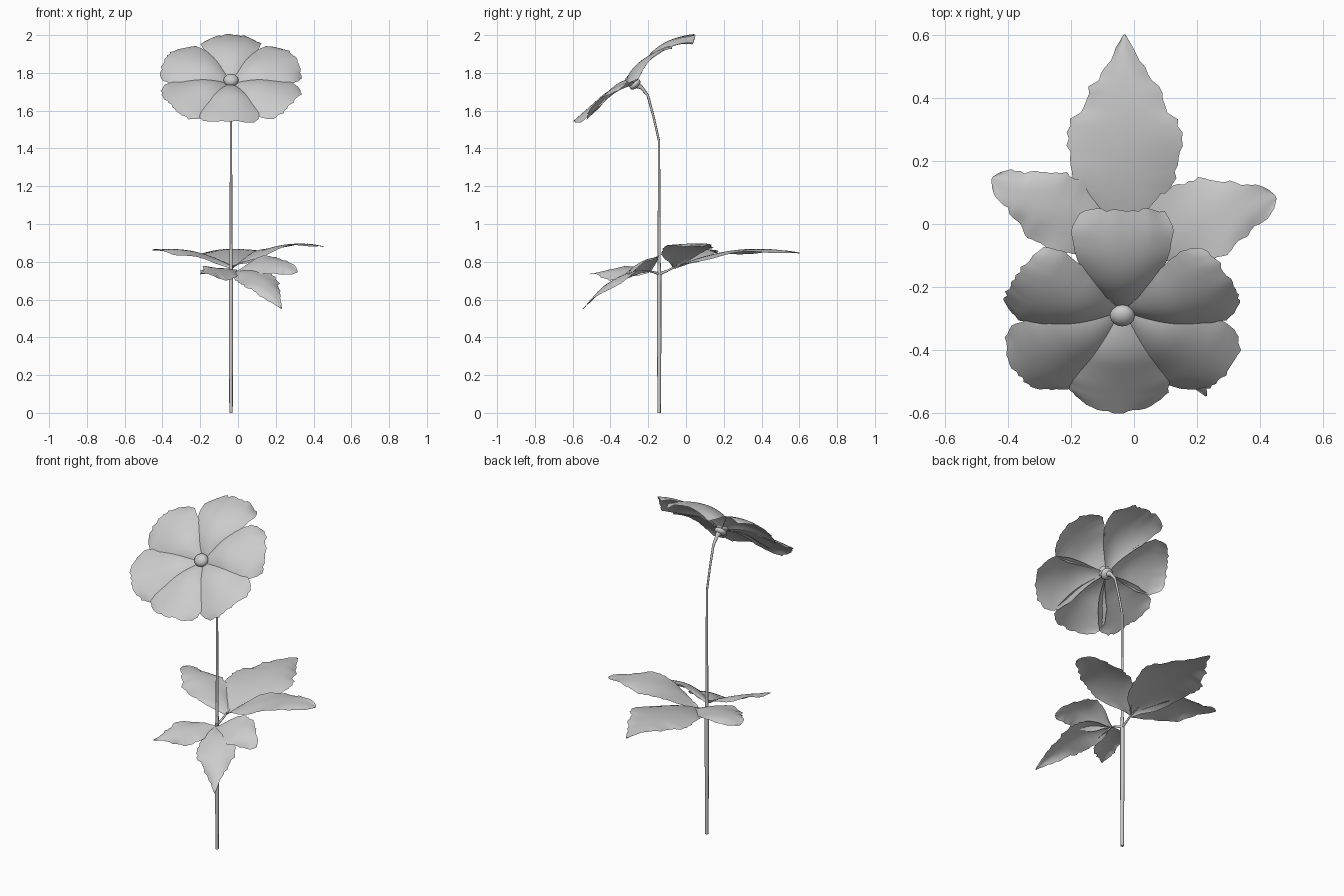
import bpy, math, random
from mathutils import Vector, Matrix

if "Cube" in bpy.data.objects:
    bpy.data.objects.remove(bpy.data.objects["Cube"])

random.seed(4)


def lerp_profile(pts, t):
    for (a, wa), (b, wb) in zip(pts, pts[1:]):
        if t <= b:
            return wa + (wb - wa) * (t - a) / (b - a)
    return pts[-1][1]


def sheet(name, fn, rows, cols):
    """Grid surface from fn(t 0..1 along, s -1..1 across)."""
    verts = [fn(i / rows, 2 * j / cols - 1) for i in range(rows + 1) for j in range(cols + 1)]
    n = cols + 1
    faces = [(i * n + j, i * n + j + 1, (i + 1) * n + j + 1, (i + 1) * n + j)
             for i in range(rows) for j in range(cols)]
    me = bpy.data.meshes.new(name)
    me.from_pydata(verts, [], faces)
    me.shade_smooth()
    ob = bpy.data.objects.new(name, me)
    bpy.context.collection.objects.link(ob)
    return ob


def tube(name, pts, res=2):
    """Tapered round tube through (x, y, z, radius) points."""
    cu = bpy.data.curves.new(name, 'CURVE')
    cu.dimensions = '3D'
    cu.bevel_depth = 1
    cu.bevel_resolution = res
    cu.use_fill_caps = True
    sp = cu.splines.new('POLY')
    sp.points.add(len(pts) - 1)
    for p, (x, y, z, r) in zip(sp.points, pts):
        p.co = (x, y, z, 1)
        p.radius = r
    sp.use_smooth = True
    ob = bpy.data.objects.new(name, cu)
    bpy.context.collection.objects.link(ob)
    return ob


# Stem, bending forward under the flower
tube("stem", [(-.037, -.142, 0, .009), (-.037, -.142, .4, .0115), (-.037, -.142, .72, .0115),
              (-.037, -.142, .80, .008), (-.037, -.143, 1.44, .006), (-.037, -.17, 1.56, .006),
              (-.037, -.202, 1.68, .007), (-.037, -.235, 1.722, .01), (-.037, -.262, 1.738, .02)])

# Flower frame: x right, v up along the tilted disc, n outward
tilt = math.radians(42)
C = Vector((-.037, -.275, 1.745))
U = Vector((1, 0, 0))
V = Vector((0, math.cos(tilt), math.sin(tilt)))
N = U.cross(V)

PETAL = [(0, .012), (.15, .046), (.3, .086), (.5, .132), (.65, .154), (.8, .162), (.9, .154), (1, .132)]


def petal(idx, angle, length, tip_n):
    """Petal that bulges outward, then curls to height tip_n at its ragged end."""
    a = math.radians(angle)
    d = U * math.cos(a) + V * math.sin(a)
    side = d.cross(N)
    ragged = [random.uniform(-.012, .012) for _ in range(40)]
    lift = .005 if idx % 2 else 0

    def fn(t, s):
        w = lerp_profile(PETAL, t) + ragged[int(t * 18)] * .35 * (t > .5)
        tip = 1 - .1 * abs(s) ** 3 + ragged[20 + int((s + 1) * 8)] * 1.6
        r = .015 + (length - .015) * t * (1 + (tip - 1) * t ** 3)
        bulge = .06 * (1 - (1 - min(t / .45, 1)) ** 2)
        curl = (.06 - tip_n) * max(0, (t - .45) / .55) ** 2
        edge = .034 * s * s * min(1, t * 2)
        return C + d * r + side * (w * s) + N * (lift + bulge - curl - edge)
    sheet("petal_%d" % idx, fn, 18, 16)


for i, args in enumerate([(90, .41, -.02), (26, .38, .03), (-34, .395, .06),
                          (-92, .372, .062), (214, .395, .06), (154, .38, .03)]):
    petal(i, *args)

# Flower centre button and calyx behind it
rot = Matrix((U, V, N)).transposed().to_4x4()
for name, off, size in (("flower_centre", .022, (.04, .038, .03)), ("calyx", -.008, (.034, .034, .02))):
    bpy.ops.mesh.primitive_uv_sphere_add(segments=16, ring_count=10)
    ob = bpy.context.object
    ob.name = name
    ob.matrix_world = Matrix.Translation(C + N * off) @ rot @ Matrix.Diagonal((*size, 1))
    bpy.ops.object.shade_smooth()

# Leaflet outlines with forward-pointing teeth on the outer half
LEAF = [(0, .05), (.06, .2), (.13, .55), (.22, .77), (.35, .93), (.48, 1), (.57, .98), (.605, .92),
        (.625, .75), (.68, .68), (.75, .63), (.78, .46), (.84, .38), (.87, .26), (.93, .17), (1, .02)]
BLUNT = [(0, .06), (.08, .25), (.18, .6), (.3, .88), (.42, 1), (.56, 1), (.62, .92), (.66, .78),
         (.75, .7), (.78, .62), (.81, .52), (.9, .44), (.96, .3), (1, .05)]


def leaflet(name, base, tip, width, arch, roll=0, outline=LEAF, droop=.02):
    base, tip = Vector(base), Vector(tip)
    d = tip - base
    side = d.cross(Vector((0, 0, 1))).normalized()
    side = Matrix.Rotation(math.radians(roll), 3, d.normalized()) @ side
    up = side.cross(d).normalized()
    rag = [random.uniform(-.05, .05) for _ in range(80)]

    def fn(t, s):
        k = int(t * 32) + (40 if s > 0 else 0)
        w = width * lerp_profile(outline, t) * (1 + rag[k] * (t > .3))
        z = arch * 4 * t * (1 - t)
        wave = .008 * math.sin(t * 11 + s * 2) * s * s
        return base + d * t + side * (w * s) + Vector((0, 0, z)) + up * (wave - droop * s * s * math.sin(math.pi * t))
    sheet(name, fn, 32, 10)


# Rear compound leaf: stalk and three leaflets
J = (-.03, -.065, .77)
leaflet("rear_leaflet_middle", J, (-.03, .6, .845), .178, .055)
leaflet("rear_leaflet_left", J, (-.45, .145, .86), .12, .04, 0, BLUNT)
leaflet("rear_leaflet_right", J, (.45, .085, .88), .13, .058, 0, BLUNT, .01)
tube("rear_stalk", [(-.037, -.142, .735, .008), (-.033, -.1, .752, .006), (*J, .005), (-.03, .0, .792, .002)])

# Front compound leaf: smaller, turned to the right and drooping
K = (-.005, -.195, .75)
leaflet("front_leaflet_middle", K, (.23, -.545, .55), .105, .062, 12)
leaflet("front_leaflet_left", K, (-.2, -.505, .735), .085, .015, -22)
leaflet("front_leaflet_right", K, (.315, -.28, .745), .1, .05, 30, BLUNT)
tube("front_stalk", [(-.037, -.142, .735, .008), (-.02, -.168, .744, .006), (*K, .004), (.03, -.245, .744, .002)])
